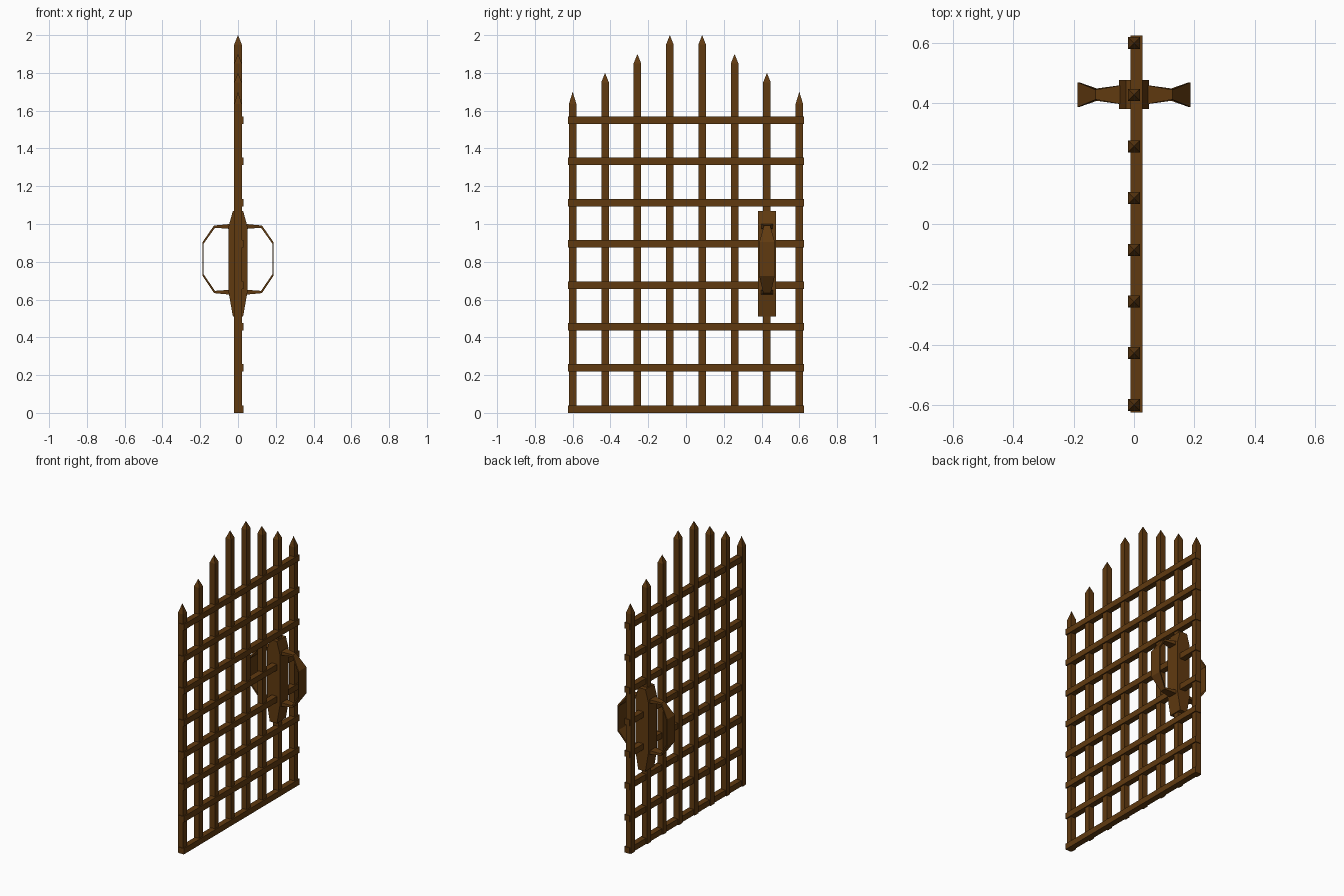
import bpy, bmesh
from mathutils import Vector

if "Cube" in bpy.data.objects:
    bpy.data.objects.remove(bpy.data.objects["Cube"])

rust = bpy.data.materials.new("dark rusty brown")
rust.diffuse_color = (0.118, 0.042, 0.005, 1)
rust.use_nodes = True
rust.node_tree.nodes["Principled BSDF"].inputs["Base Color"].default_value = rust.diffuse_color


def make(name, verts, faces):
    me = bpy.data.meshes.new(name)
    me.from_pydata(verts, [], faces)
    bm = bmesh.new()
    bm.from_mesh(me)
    bmesh.ops.recalc_face_normals(bm, faces=bm.faces)
    bm.to_mesh(me)
    bm.free()
    me.materials.append(rust)
    ob = bpy.data.objects.new(name, me)
    bpy.context.collection.objects.link(ob)
    return ob


def loft(name, sections, close=True):
    """Skin a list of equal-length rings, with end caps."""
    n = len(sections[0])
    verts = [v for s in sections for v in s]
    faces = [(i * n + j, i * n + (j + 1) % n, (i + 1) * n + (j + 1) % n, (i + 1) * n + j)
             for i in range(len(sections) - 1) for j in range(n)]
    faces += [tuple(range(n)), tuple(range(len(verts) - n, len(verts)))]
    return make(name, verts, faces)


def rect(x0, x1, y0, y1, z):
    return [(x0, y0, z), (x1, y0, z), (x1, y1, z), (x0, y1, z)]


# Upright bars with pyramid points, rising toward the middle
for i in range(8):
    y = -0.6 + i * 1.2 / 7
    step = min(i, 7 - i)
    top = 1.7 + 0.1 * step
    tip = 0.065 if step == 0 else 0.05
    r = 0.02
    rings = rect(-r, r, y - r, y + r, 0) + rect(-r, r, y - r, y + r, top - tip)
    faces = [(0, 1, 2, 3)]
    for j in range(4):
        k = (j + 1) % 4
        faces += [(j, k, k + 4, j + 4), (j + 4, k + 4, 8)]
    make("upright_bar", rings + [(0, y, top)], faces)

# Cross bars, set slightly toward +x
for i in range(8):
    z = 0.02 + i * 1.53 / 7
    loft("cross_bar", [rect(-0.012, 0.028, -0.625, 0.625, z - 0.02),
                       rect(-0.012, 0.028, -0.625, 0.625, z + 0.02)])

# Lock casing, bevelled at top and bottom
yc = 0.429
loft("lock_casing", [rect(-w, w, yc - 0.048, yc + 0.048, z)
                     for z, w in ((0.51, 0.027), (0.635, 0.049), (0.99, 0.049), (1.07, 0.027))])

# Pull handles on both sides: outer (x, z), inner (x, z), half width
path = [((0.04, 1.0), (0.04, 0.974), 0.032),
        ((0.127, 0.992), (0.122, 0.980), 0.016),
        ((0.187, 0.905), (0.182, 0.896), 0.041),
        ((0.187, 0.725), (0.182, 0.734), 0.041),
        ((0.127, 0.634), (0.122, 0.646), 0.020),
        ((0.04, 0.626), (0.04, 0.652), 0.032)]
for s in (1, -1):
    loft("pull_handle", [[(s * o[0], yc - w, o[1]), (s * o[0], yc + w, o[1]),
                          (s * n[0], yc + w, n[1]), (s * n[0], yc - w, n[1])]
                         for o, n, w in path])
